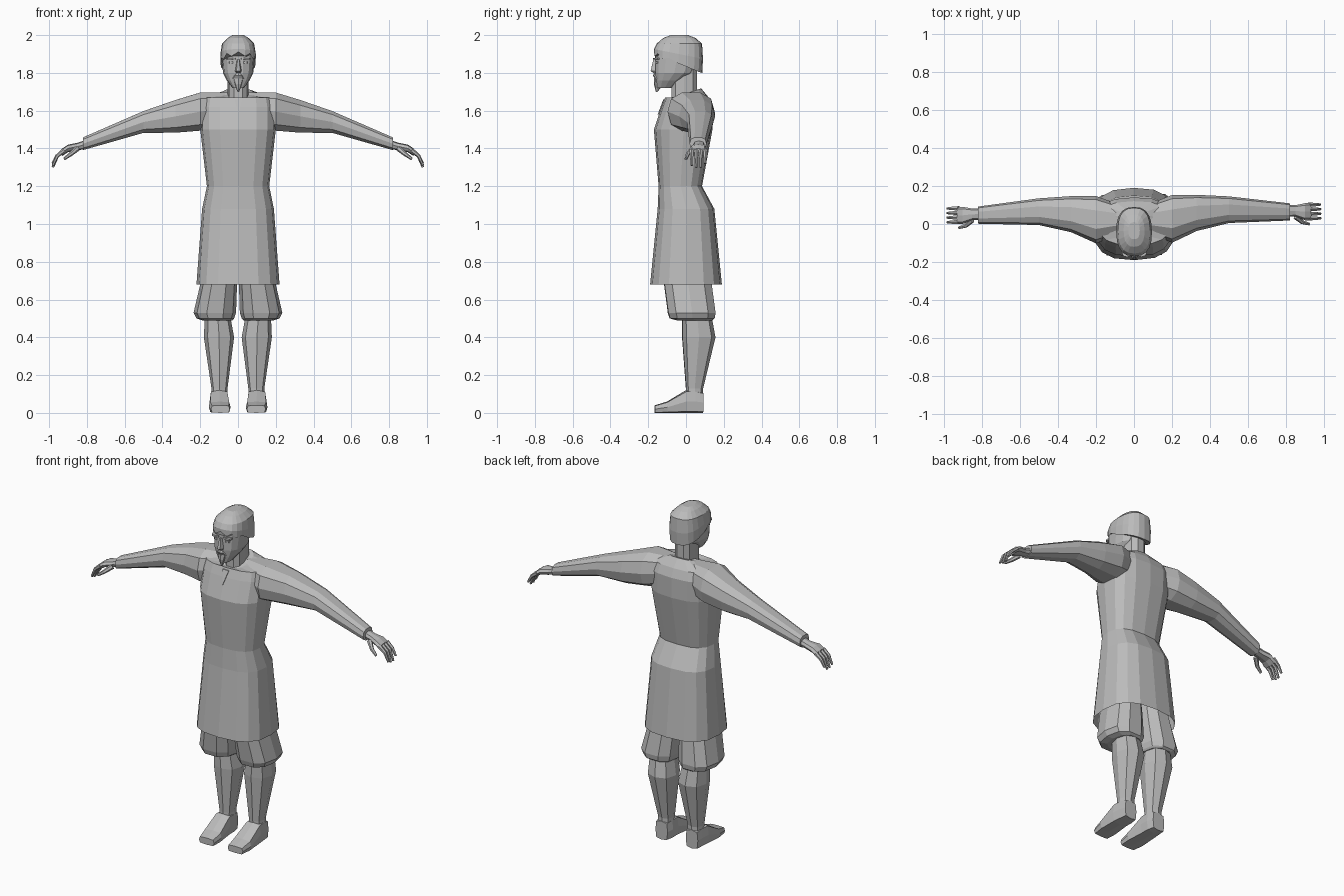
import bpy
import bmesh
from math import cos, sin, pi, radians, copysign
from mathutils import Vector, Matrix

default_cube = bpy.data.objects.get("Cube")
if default_cube:
    bpy.data.objects.remove(default_cube, do_unlink=True)

# One plain grey for everything
colour = (.5, .5, .5, 1)
grey = bpy.data.materials.new("plain grey")
grey.use_nodes = True
grey.diffuse_color = colour
grey.node_tree.nodes["Principled BSDF"].inputs["Base Color"].default_value = colour

# The whole figure faces very slightly to one side
turn = Matrix.Rotation(radians(.6), 3, "Z")


def skin(name, rings, side=1, cap_start=True):
    """Bridge rings of points into one flat-shaded mesh; side=-1 mirrors it."""
    bm = bmesh.new()
    loops = []
    for ring in rings:
        loops.append([bm.verts.new(turn @ Vector((x * side, y, z))) for x, y, z in ring])
    for low, high in zip(loops, loops[1:]):
        for i in range(len(low)):
            bm.faces.new((low[i - 1], low[i], high[i], high[i - 1]))
    if cap_start:
        bm.faces.new(loops[0])
    bm.faces.new(loops[-1])
    bmesh.ops.recalc_face_normals(bm, faces=bm.faces)
    mesh = bpy.data.meshes.new(name)
    bm.to_mesh(mesh)
    bm.free()
    mesh.materials.append(grey)
    obj = bpy.data.objects.new(name, mesh)
    bpy.context.collection.objects.link(obj)
    return obj


def rounded(value, power):
    """Cosine or sine bent towards a boxier outline."""
    return copysign(abs(value) ** power, value) if abs(value) > 1e-6 else 0


def loft(name, sections, axis="z", sides=8, power=.8, side=1, cap_start=True):
    """Sections are (station, a_min, a_max, b_min, b_max, optional tilt) along an axis."""
    rings = []
    for station, a_min, a_max, b_min, b_max, *tilt in sections:
        ring = []
        for i in range(sides):
            angle = 2 * pi * i / sides
            a = (a_min + a_max + rounded(cos(angle), power) * (a_max - a_min)) / 2
            rise = rounded(sin(angle), power) * (b_max - b_min) / 2
            b = (b_min + b_max) / 2 + rise
            t = station + sum(tilt) * rise
            ring.append({"x": (t, a, b), "y": (a, t, b), "z": (a, b, t)}[axis])
        rings.append(ring)
    return skin(name, rings, side, cap_start)


def column(name, sections, **options):
    """Symmetric loft going up; sections are (z, half_width, y_min, y_max, optional tilt)."""
    return loft(name, [(z, -half, half, *rest) for z, half, *rest in sections], **options)


def tube(name, points, radius, side=1, sides=6):
    """Finger-like tube through points, thinning towards its tip."""
    points = [Vector(p) for p in points]
    last = len(points) - 1
    rings = []
    for i, centre in enumerate(points):
        along = points[min(i + 1, last)] - points[max(i - 1, 0)]
        across = along.cross(Vector((0, 1, 0))).normalized()
        other = along.cross(across).normalized()
        size = radius * (1 - i / last / 2)
        angles = [2 * pi * k / sides for k in range(sides)]
        rings.append([centre + size * (across * cos(a) + other * sin(a)) for a in angles])
    return skin(name, rings, side)


# Long tunic, open at the hem, narrow at the waist
column("tunic", [
    (.68, .22, -.19, .19),
    (1.08, .19, -.15, .15),
    (1.2, .165, -.145, .085),
    (1.5, .2, -.17, .14),
    (1.62, .2, -.13, .14),
    (1.67, .19, -.11, .12),
    (1.69, .08, -.08, .08, .35),
], sides=16, power=.75, cap_start=False)

# Sleeves run through the shoulders as one piece
arm = [
    (.07, -.05, .1, 1.52, 1.7),
    (.2, -.1, .15, 1.49, 1.7),
    (.33, -.04, .15, 1.48, 1.66),
    (.5, 0, .14, 1.48, 1.6),
    (.82, .01, .1, 1.39, 1.46),
]
other_arm = [(-x, *bounds) for x, *bounds in reversed(arm)]
loft("sleeves", other_arm + arm, axis="x", sides=10)

# Neck slit of the tunic, a thin sloping plate
skin("neck_slit", [
    [(-.02, y - .12, 1.66), (.02, y - .12, 1.66), (0, y - .15, 1.58)] for y in (0, .006)
])

# Neck and head
column("neck", [(z, .056, -.08, .06) for z in (1.62, 1.82)], sides=10)
column("head", [
    (1.72, .03, -.155, -.07),
    (1.76, .06, -.16, -.02),
    (1.8, .08, -.165, .04),
    (1.91, .09, -.165, .08),
    (1.96, .07, -.14, .07),
], sides=14)

# Hair cap, low at the nape, with a jagged fringe
hair_sides = 20
hair = column("hair", [
    (1.85, .093, -.17, .086, -.4),
    (1.9, .094, -.17, .09, -.2),
    (1.955, .085, -.155, .085),
    (1.985, .055, -.12, .05),
    (2, .03, -.08, .01),
], sides=hair_sides)
for vertex in hair.data.vertices[:hair_sides]:
    if vertex.co.y < -.05:
        vertex.co.z += .01 if vertex.index % 2 else -.01

# Face details
column("nose", [(1.8, .013, -.175, -.14), (1.81, .017, -.19, -.14), (1.87, .008, -.175, -.14)], sides=6)
column("moustache", [(1.77, .035, -.165, -.13), (1.785, .025, -.175, -.13), (1.8, .01, -.17, -.13)])
column("beard", [(1.7, .004, -.16, -.15), (1.74, .02, -.17, -.12), (1.77, .03, -.17, -.1)])

for side, word in ((1, "left"), (-1, "right")):
    # Brow and eye
    loft(word + "_brow", [(z, .01, .065, -.173, -.13) for z in (1.87, 1.88)], side=side)
    loft(word + "_eye", [(z, .02, .05, -.163, -.14) for z in (1.85, 1.86)], side=side)

    # Hand: palm, four bent fingers and a thumb
    loft(word + "_palm", [
        (.79, .03, .09, 1.4, 1.45),
        (.85, .03, .09, 1.39, 1.43),
        (.9, .01, .1, 1.38, 1.42),
        (.93, .01, .1, 1.36, 1.4),
    ], axis="x", side=side)
    for finger, tip in (("index", 1.31), ("middle", 1.3), ("ring", 1.3), ("little", 1.32)):
        y = .02 + .024 * ("index", "middle", "ring", "little").index(finger)
        tube(f"{word}_{finger}_finger", [(.92, y, 1.39), (.957, y, 1.36), (.98, y, tip)], .013, side)
    tube(word + "_thumb", [(.85, .03, 1.4), (.885, 0, 1.37), (.92, -.01, 1.345)], .015, side)

    # Baggy breeches, gathered under the knee
    loft(word + "_breeches_leg", [
        (.49, .03, .19, -.05, .14),
        (.5, .02, .22, -.09, .155),
        (.53, .01, .235, -.1, .16),
        (.68, .005, .2, -.12, .14),
        (.85, .005, .17, -.11, .11),
    ], sides=10, side=side)

    # Lower leg, widest at the calf
    loft(word + "_calf", [
        (.09, .055, .14, 0, .09),
        (.13, .055, .14, 0, .09),
        (.4, .02, .18, -.02, .155),
        (.51, .04, .175, -.02, .135),
    ], side=side)

    # Shoe with a flat sole
    loft(word + "_shoe", [
        (-.165, .045, .145, 0, .04),
        (-.1, .04, .155, 0, .06),
        (0, .05, .15, 0, .12),
        (.05, .05, .145, 0, .12),
        (.09, .06, .14, 0, .11),
    ], axis="y", power=.4, side=side)
